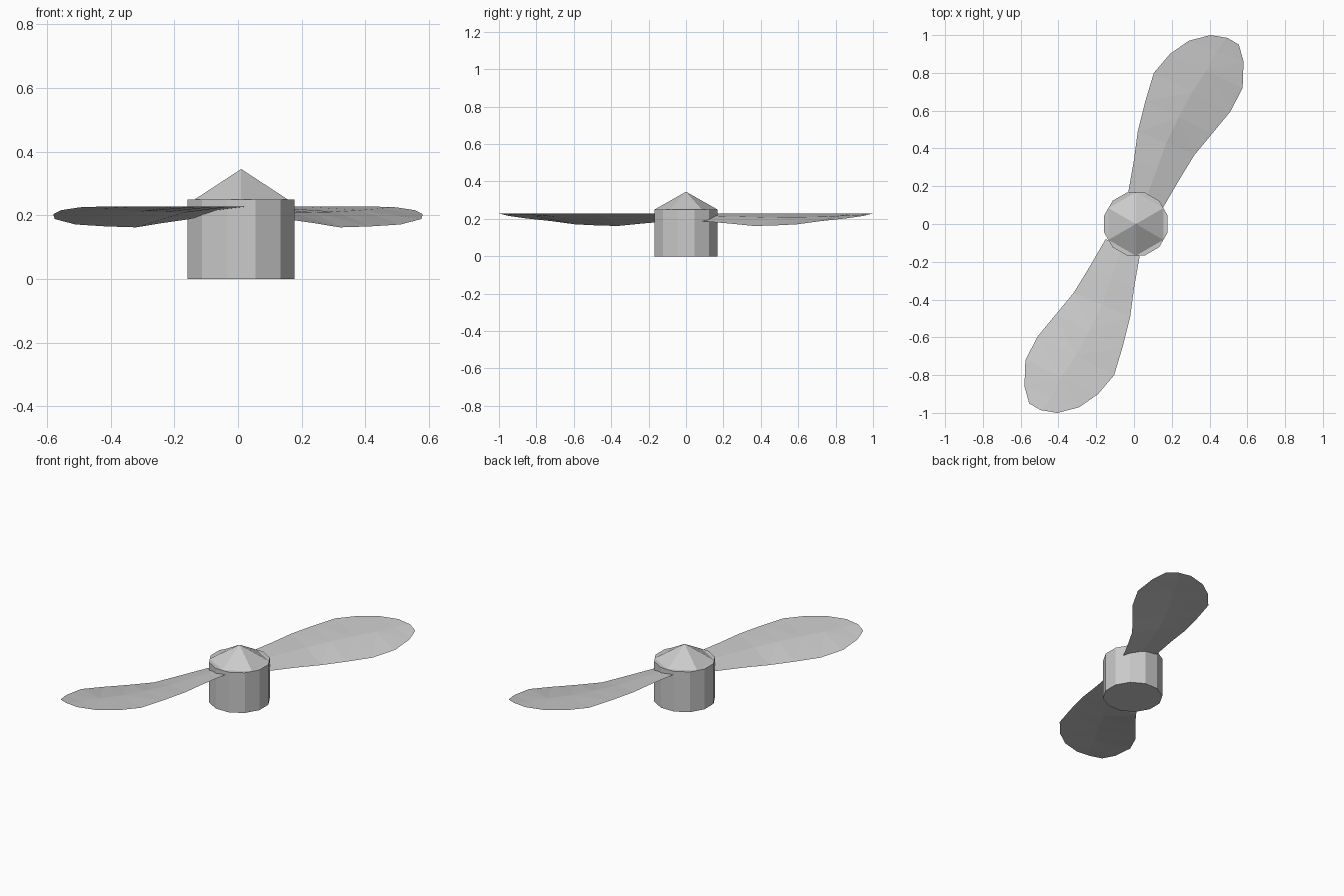
import bpy, bmesh
from math import pi
from mathutils import Matrix, Vector

cube = bpy.data.objects.get("Cube")
if cube:
    bpy.data.objects.remove(cube)

grey = bpy.data.materials.new("light_grey")
grey.use_nodes = True
COLOUR = (0.6, 0.6, 0.6, 1)
grey.diffuse_color = COLOUR
grey.node_tree.nodes["Principled BSDF"].inputs["Base Color"].default_value = COLOUR


def add_object(name, bm):
    mesh = bpy.data.meshes.new(name)
    bm.to_mesh(mesh)
    bm.free()
    mesh.materials.append(grey)
    obj = bpy.data.objects.new(name, mesh)
    bpy.context.collection.objects.link(obj)
    return obj


def add_cone(name, sides, r_low, r_high, z_low, z_high, turn):
    bm = bmesh.new()
    place = Matrix.Translation((0.01, 0, (z_low + z_high) / 2)) @ Matrix.Rotation(turn, 4, 'Z')
    bmesh.ops.create_cone(bm, cap_ends=True, segments=sides, radius1=r_low,
                          radius2=r_high, depth=z_high - z_low, matrix=place)
    return add_object(name, bm)


# Hub: faceted drum with a six-sided cap
add_cone("hub", 12, 0.174, 0.174, 0, 0.25, pi / 12)
add_cone("hub_cap", 6, 0.168, 0, 0.25, 0.345, 0)

# Blade sections from root to tip: high edge x, y; low edge x, y, z
SECTIONS = [
    (-0.03, 0.17, 0.15, 0.08, 0.188),
    (0.0, 0.34, 0.24, 0.235, 0.175),
    (0.02, 0.49, 0.32, 0.365, 0.162),
    (0.06, 0.65, 0.415, 0.48, 0.165),
    (0.105, 0.8, 0.51, 0.595, 0.171),
    (0.19, 0.9, 0.575, 0.72, 0.188),
    (0.29, 0.97, 0.58, 0.86, 0.203),
    (0.405, 1.0, 0.555, 0.95, 0.216),
]
HIGH = 0.228


def add_blade(name, turn):
    bm = bmesh.new()
    rows = []
    for hx, hy, lx, ly, lz in SECTIONS:
        high, low = Vector((hx, hy, HIGH)), Vector((lx, ly, lz))
        # Raised crease along the middle gives the sheet its camber
        crease = high.lerp(low, 0.5) + Vector((0, 0, 0.2 * (HIGH - lz)))
        rows.append([bm.verts.new(p) for p in (high, crease, low)])
    for a, b in zip(rows, rows[1:]):
        for i in range(2):
            bm.faces.new((a[i], a[i + 1], b[i + 1], b[i]))
    # Rounded tip
    tip = bm.verts.new((0.495, 0.985, 0.225))
    for i in range(2):
        bm.faces.new((rows[-1][i], rows[-1][i + 1], tip))
    bmesh.ops.triangulate(bm, faces=bm.faces[:])
    bmesh.ops.rotate(bm, verts=bm.verts[:], matrix=Matrix.Rotation(turn, 3, 'Z'))
    return add_object(name, bm)


add_blade("back_blade", 0)
add_blade("front_blade", pi)
